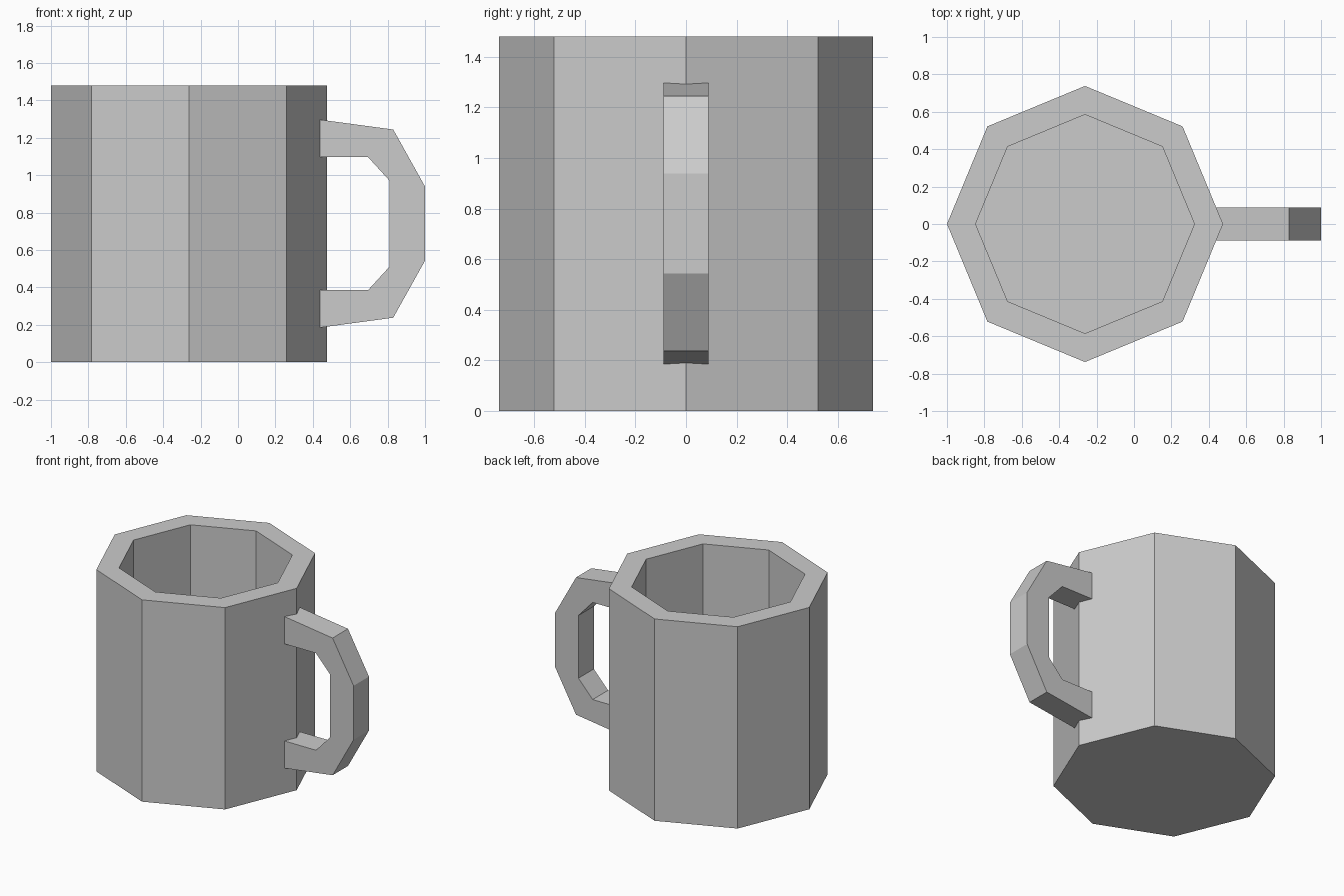
import bpy, bmesh
from math import cos, sin, pi

if "Cube" in bpy.data.objects:
    bpy.data.objects.remove(bpy.data.objects["Cube"])

SIDES, CENTRE_X, HEIGHT = 8, -0.262, 1.48
OUTER_R, INNER_R, FLOOR_Z = 0.738, 0.585, 0.15


def make_object(name, bm):
    bmesh.ops.recalc_face_normals(bm, faces=bm.faces)
    mesh = bpy.data.meshes.new(name)
    bm.to_mesh(mesh)
    bm.free()
    obj = bpy.data.objects.new(name, mesh)
    bpy.context.collection.objects.link(obj)
    return obj


def ring(bm, radius, z):
    angles = [2 * pi * i / SIDES for i in range(SIDES)]
    return [bm.verts.new((CENTRE_X + radius * cos(a), radius * sin(a), z)) for a in angles]


# Octagonal cup: outside wall, rim, inside wall, closed by two floors
bm = bmesh.new()
rings = [ring(bm, r, z) for r, z in
         ((OUTER_R, 0), (OUTER_R, HEIGHT), (INNER_R, HEIGHT), (INNER_R, FLOOR_Z))]
for a, b in zip(rings, rings[1:]):
    for i in range(SIDES):
        j = (i + 1) % SIDES
        bm.faces.new((a[i], a[j], b[j], b[i]))
bm.faces.new(rings[0])
bm.faces.new(rings[-1])
mug = make_object("mug", bm)

# Handle: upper half profile (x, height above middle), mirrored, then extruded
MID_Z, HALF_WIDTH = 0.741, 0.089
outer = [(0.40, 0.561), (0.83, 0.503), (1.0, 0.198)]
inner = [(0.40, 0.356), (0.695, 0.356), (0.81, 0.230)]
profile = (outer + [(x, -z) for x, z in reversed(outer)]
           + [(x, -z) for x, z in inner] + list(reversed(inner)))
bm = bmesh.new()
face = bm.faces.new([bm.verts.new((x, -HALF_WIDTH, MID_Z + z)) for x, z in profile])
extruded = bmesh.ops.extrude_face_region(bm, geom=[face])["geom"]
bmesh.ops.translate(bm, vec=(0, 2 * HALF_WIDTH, 0),
                    verts=[g for g in extruded if isinstance(g, bmesh.types.BMVert)])
handle = make_object("handle", bm)

# Join the handle cleanly to the cup wall
union = mug.modifiers.new("join_handle", 'BOOLEAN')
union.operation = 'UNION'
union.solver = 'EXACT'
union.object = handle
bpy.context.view_layer.objects.active = mug
bpy.ops.object.modifier_apply(modifier=union.name)
bpy.data.objects.remove(handle)
